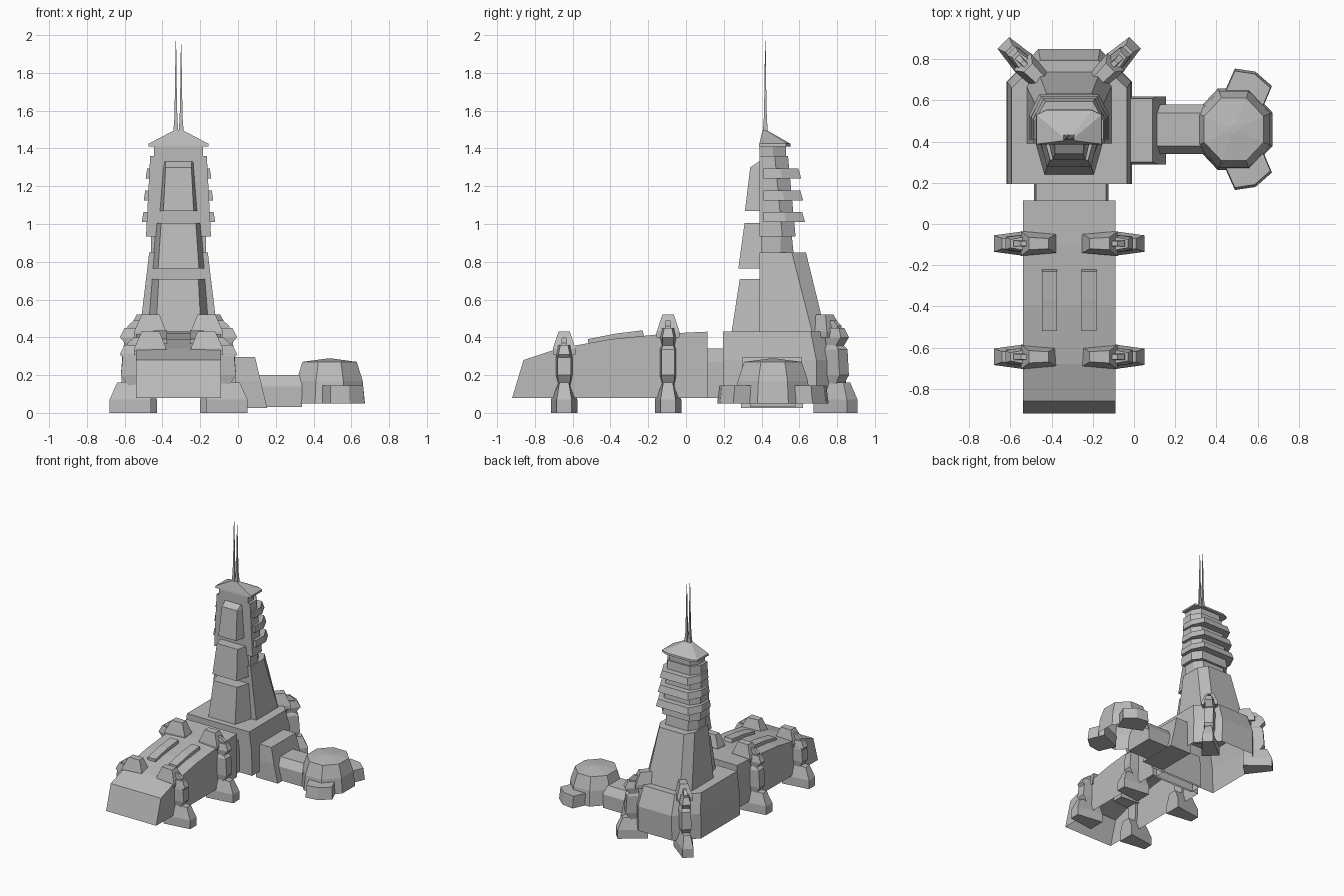
import bpy, bmesh, math
from mathutils import Matrix, Vector

if "Cube" in bpy.data.objects:
    bpy.data.objects.remove(bpy.data.objects["Cube"], do_unlink=True)

grey = bpy.data.materials.new("plain_grey")
grey.use_nodes = True
COLOR = (0.5, 0.5, 0.5, 1)
grey.diffuse_color = COLOR
grey.node_tree.nodes["Principled BSDF"].inputs["Base Color"].default_value = COLOR

CX = -0.315            # centre line of hall and tower
MAIN = Matrix.Translation((CX, 0, 0))


def loft(name, sections, matrix=Matrix(), open_start=False):
    """Skin a list of equal-length 3D loops into a faceted solid."""
    bm = bmesh.new()
    rings = [[bm.verts.new(matrix @ Vector(p)) for p in s] for s in sections]
    n = len(rings[0])
    for a, b in zip(rings, rings[1:]):
        for i in range(n):
            j = (i + 1) % n
            bm.faces.new((a[i], a[j], b[j], b[i]))
    if not open_start:
        bm.faces.new(rings[0])
    bm.faces.new(rings[-1])
    bmesh.ops.recalc_face_normals(bm, faces=bm.faces)
    mesh = bpy.data.meshes.new(name)
    bm.to_mesh(mesh)
    bm.free()
    mesh.materials.append(grey)
    ob = bpy.data.objects.new(name, mesh)
    bpy.context.collection.objects.link(ob)
    return ob


def rect(x0, x1, y0, y1, z):
    return [(x0, y0, z), (x1, y0, z), (x1, y1, z), (x0, y1, z)]


def taper(x0, x1, w0, w1, z):
    """Four-sided section, half width w0 at x0 and w1 at x1."""
    return [(x0, -w0, z), (x1, -w1, z), (x1, w1, z), (x0, w0, z)]


def plan(z, hw, y0, y1, y2, hb):
    """Tower footprint: square front, chamfered back."""
    return [(-hw, y0, z), (hw, y0, z), (hw, y1, z), (hb, y2, z), (-hb, y2, z), (-hw, y1, z)]


def prism_x(name, profile, x0, x1, matrix=Matrix()):
    return loft(name, [[(x, y, z) for y, z in profile] for x in (x0, x1)], matrix)


# Long front hall with an open underside
hall = prism_x("front_hall", [(-0.92, 0.08), (-0.86, 0.28), (-0.68, 0.34), (-0.4, 0.39),
                              (-0.1, 0.42), (0.115, 0.43), (0.115, 0.08)], -0.225, 0.225, MAIN)
bm = bmesh.new()
bm.from_mesh(hall.data)
bottom = [f for f in bm.faces if all(v.co.z < 0.09 for v in f.verts)]
bmesh.ops.delete(bm, geom=bottom, context='FACES_ONLY')
bm.to_mesh(hall.data)
bm.free()

loft("hall_link", [rect(-0.17, 0.19, 0.1, 0.21, 0.08), rect(-0.17, 0.19, 0.1, 0.21, 0.27),
                   rect(-0.16, 0.18, 0.1, 0.21, 0.34)], MAIN, True)
for side in (-1, 1):
    prism_x("roof_rail", [(-0.52, 0.35), (-0.52, 0.39), (-0.37, 0.42), (-0.23, 0.437), (-0.22, 0.4)],
            side * 0.06, side * 0.132, MAIN)


# Landing legs: clamp on the roof, pin, shin and foot; local x points outward
def leg(x, y, angle, h):
    m = Matrix.Translation((x, y, 0)) @ Matrix.Rotation(math.radians(angle), 4, 'Z')
    k = h - 0.43
    loft("leg_clamp", [taper(-0.165, 0.01, 0.045, 0.06, h - 0.12),
                       taper(-0.16, 0.01, 0.045, 0.06, h - 0.09),
                       taper(-0.125, -0.03, 0.025, 0.03, h)], m)
    loft("leg_pin", [taper(0.0, 0.05, 0.015, 0.015, h - 0.14),
                     taper(-0.03, 0.045, 0.015, 0.015, h - 0.06),
                     taper(-0.06, 0.01, 0.012, 0.012, h - 0.03)], m)
    loft("leg_knuckle", [taper(-0.02, 0.035, 0.03, 0.03, h - 0.18),
                         taper(-0.02, 0.085, 0.045, 0.03, h - 0.12),
                         taper(-0.02, 0.06, 0.035, 0.02, h - 0.07)], m)
    loft("leg_shin", [taper(-0.02, 0.04, 0.03, 0.03, 0.14),
                      taper(-0.02, 0.08, 0.045, 0.035, 0.2),
                      taper(-0.02, 0.07, 0.045, 0.035, 0.3 + k * 0.4),
                      taper(-0.02, 0.04, 0.03, 0.025, 0.33 + k * 0.4)], m)
    loft("leg_foot", [taper(-0.08, 0.14, 0.07, 0.04, 0), taper(-0.08, 0.14, 0.07, 0.04, 0.07),
                      taper(-0.08, 0.1, 0.035, 0.025, 0.16)], m)


for side, facing, diagonal in ((-1, 180, 135), (1, 0, 45)):
    leg(CX + side * 0.225, -0.645, facing, 0.43)
    leg(CX + side * 0.225, -0.095, facing, 0.52)
    leg(CX + side * 0.221, 0.781, diagonal, 0.52)

# Tower base and lower shaft
loft("tower_base", [plan(0.08, 0.305, 0.195, 0.69, 0.845, 0.15),
                    plan(0.28, 0.3, 0.195, 0.69, 0.85, 0.15),
                    plan(0.43, 0.28, 0.195, 0.66, 0.795, 0.14)], MAIN, True)
loft("lower_shaft", [plan(0.42, 0.207, 0.39, 0.67, 0.74, 0.15),
                     plan(0.85, 0.155, 0.39, 0.56, 0.635, 0.11)], MAIN)
loft("shaft_neck", [plan(0.84, 0.145, 0.4, 0.5, 0.57, 0.1),
                    plan(0.94, 0.145, 0.4, 0.5, 0.56, 0.1)], MAIN)
loft("upper_shaft", [plan(0.935, 0.172, 0.39, 0.51, 0.58, 0.12),
                     plan(1.36, 0.15, 0.39, 0.47, 0.54, 0.1)], MAIN)
loft("roof_neck", [plan(1.35, 0.13, 0.39, 0.46, 0.53, 0.09),
                   plan(1.43, 0.13, 0.39, 0.46, 0.53, 0.09)], MAIN)

# Stacked louvre rings around the back and sides
for i in range(3):
    z, grow = 1.24 - i * 0.115, i * 0.01
    loft("louvre_ring", [plan(z, 0.174 + grow, 0.41, 0.51 + grow, 0.61 + grow, 0.125 + grow),
                         plan(z + 0.053, 0.166 + grow, 0.41, 0.5 + grow, 0.595 + grow, 0.115 + grow)], MAIN)


# Stepped front panels: height, front y, back half width, front half width
def front_panel(rows):
    loft("front_panel", [[(-b, 0.4, z), (-f, y, z), (f, y, z), (b, 0.4, z)]
                         for z, y, b, f in rows], MAIN)


front_panel([(0.42, 0.24, 0.165, 0.12), (0.71, 0.285, 0.142, 0.105)])
front_panel([(0.765, 0.277, 0.138, 0.108), (1.005, 0.31, 0.117, 0.092)])
front_panel([(1.07, 0.312, 0.1, 0.08), (1.3, 0.34, 0.082, 0.068), (1.33, 0.385, 0.082, 0.07)])

# Roof cap and twin antennas
loft("roof_cap", [plan(1.41, 0.16, 0.385, 0.53, 0.555, 0.11),
                  plan(1.425, 0.158, 0.388, 0.53, 0.553, 0.11),
                  plan(1.495, 0.025, 0.405, 0.42, 0.43, 0.015)], MAIN)
for x, top in ((-0.014, 1.97), (0.014, 1.95)):
    loft("antenna", [rect(x - r, x + r, 0.42 - r, 0.42 + r, z)
                     for r, z in ((0.014, 1.48), (0.008, 1.56), (0.005, 1.7), (0.0015, top))], MAIN)

# Side block and tunnel leading to the annex
loft("side_block", [rect(-0.04, 0.155, 0.29, 0.62, 0.025), rect(-0.04, 0.12, 0.29, 0.62, 0.17),
                    rect(-0.04, 0.09, 0.3, 0.61, 0.297)])
prism_x("side_tunnel", [(0.34, 0.03), (0.34, 0.14), (0.38, 0.2), (0.54, 0.2), (0.58, 0.14), (0.58, 0.03)],
        0.1, 0.34)


# Octagonal annex dome with two splayed buttresses
def octagon(r, z):
    c = r / math.cos(math.pi / 8)
    return [(0.485 + c * math.cos(a), 0.46 + 1.06 * c * math.sin(a), z)
            for a in (math.pi / 8 + i * math.pi / 4 for i in range(8))]


loft("annex_dome", [octagon(0.187, 0.05), octagon(0.175, 0.17), octagon(0.144, 0.27), octagon(0.02, 0.287)],
     Matrix(), True)
outline = [(-0.055, 0.16), (0.005, 0.295), (0.105, 0.28), (0.185, 0.21), (0.13, 0.08)]
for side in (-1, 1):
    loft("annex_buttress", [[(0.485 + x * s, 0.46 + side * y * s, z) for x, y in outline]
                            for s, z in ((1, 0.05), (0.96, 0.145))])
